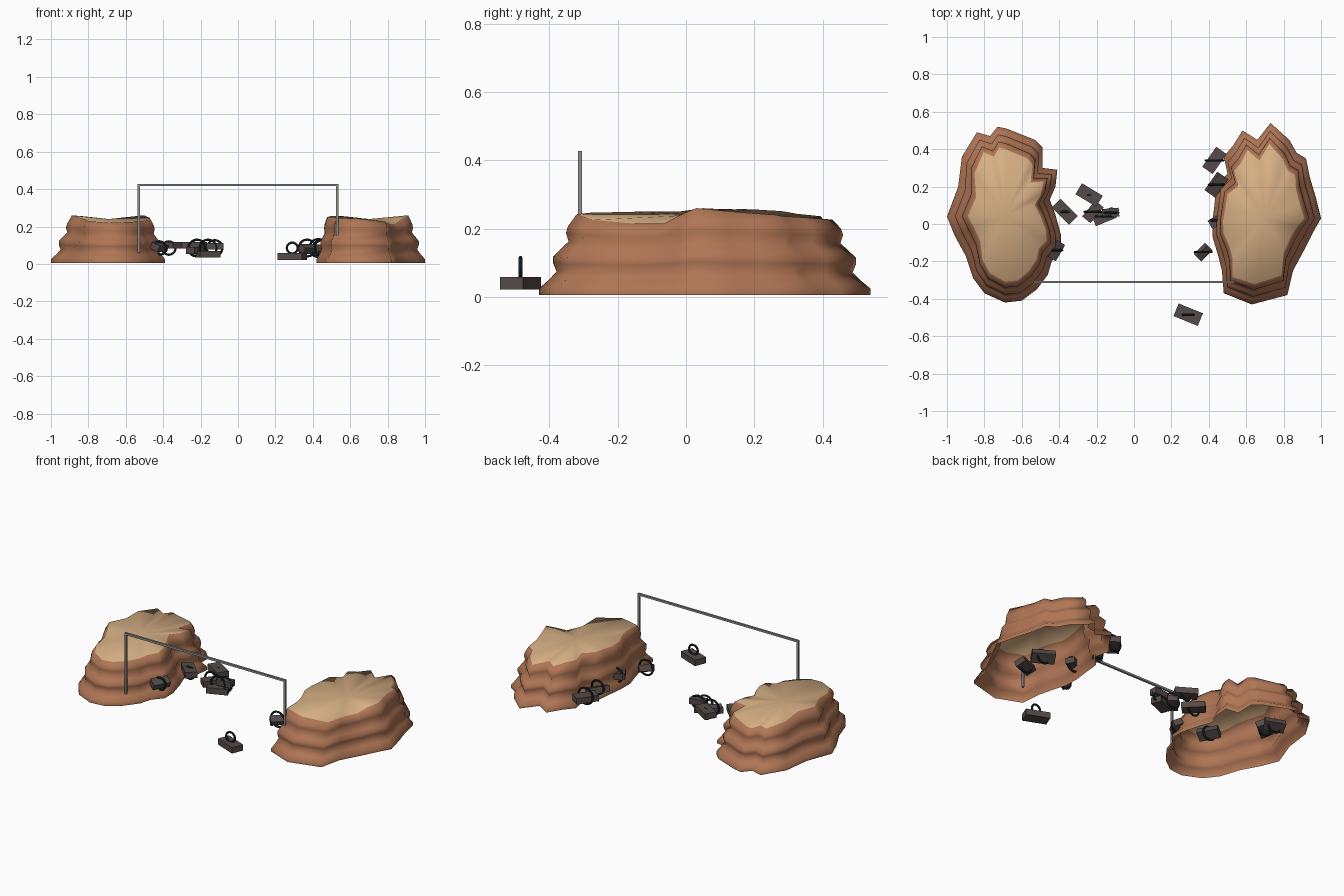
import bpy, bmesh, math
from mathutils import Vector, Matrix

cube = bpy.data.objects.get("Cube")
if cube:
    bpy.data.objects.remove(cube, do_unlink=True)


def material(name, rgb):
    m = bpy.data.materials.new(name)
    m.use_nodes = True
    m.diffuse_color = (*rgb, 1)
    m.node_tree.nodes["Principled BSDF"].inputs["Base Color"].default_value = (*rgb, 1)
    return m


ROCK = material("red rock", (0.43, 0.18, 0.09))
SAND = material("sand", (0.67, 0.43, 0.23))
STEEL = material("grey steel", (0.27, 0.28, 0.27))
BODY = material("dark brown metal", (0.09, 0.07, 0.065))
RING = material("black metal", (0.012, 0.026, 0.032))


def add_object(name, bm, mats):
    mesh = bpy.data.meshes.new(name)
    bm.to_mesh(mesh)
    bm.free()
    for m in mats:
        mesh.materials.append(m)
    ob = bpy.data.objects.new(name, mesh)
    bpy.context.collection.objects.link(ob)
    return ob


# Mesas: a ragged outline drawn inward through rounded terraces, open below
TERRACES = [(0.005, 0), (0.025, 0), (0.05, 0.028), (0.075, 0.052), (0.1, 0.042),
            (0.12, 0.042), (0.14, 0.062), (0.165, 0.088), (0.19, 0.08), (0.21, 0.086)]


def mesa(name, outline, centre, inset_scale, rim_heights, middle):
    bm = bmesh.new()
    c = Vector(centre)
    rings = []
    for z, inset in TERRACES + [(None, 0.112)]:
        ring = []
        for p in outline:
            d = Vector(p) - c
            a = math.degrees(math.atan2(d.y, d.x)) % 360 / 45
            i = int(a) % 8
            # Terraces are wider at the ends than along the flanks
            flank = (d.x / d.length) ** 2
            k = inset_scale[d.x > 0] * flank + 1 - flank
            q = c + d * (1 - inset * k / d.length)
            rim = rim_heights[i] + (rim_heights[(i + 1) % 8] - rim_heights[i]) * (a - int(a))
            height = rim if z is None else z * (0.5 + 2 * rim) if z > 0.03 else z
            ring.append(bm.verts.new((q.x, q.y, height)))
        rings.append(ring)
    n = len(outline)
    for low, high in zip(rings, rings[1:]):
        for i in range(n):
            j = (i + 1) % n
            bm.faces.new((low[i], low[j], high[j], high[i]))
    top = bm.verts.new((*c, middle))
    for i in range(n):
        f = bm.faces.new((rings[-1][i], rings[-1][(i + 1) % n], top))
        f.material_index = 1
    bmesh.ops.recalc_face_normals(bm, faces=bm.faces)
    if top.link_faces[0].normal.z < 0:
        bmesh.ops.reverse_faces(bm, faces=bm.faces)
    for f in bm.faces:
        f.smooth = True
    add_object(name, bm, [ROCK, SAND])


mesa("right_mesa",
     [(-1, .04), (-.94, .2), (-.92, .36), (-.84, .49), (-.77, .47), (-.73, .52), (-.68, .51),
      (-.53, .45), (-.49, .41), (-.49, .30), (-.41, .29), (-.42, .2), (-.45, .13), (-.42, .05),
      (-.39, -.06), (-.39, -.14), (-.44, -.2), (-.46, -.27), (-.52, -.35), (-.6, -.41),
      (-.69, -.42), (-.8, -.37), (-.86, -.29), (-.9, -.17), (-.96, -.06)],
     (-.69, .05), (1, .75), [.26, .25, .22, .255, .26, .24, .22, .23], .24)
mesa("left_mesa",
     [(1, .03), (.97, .15), (.94, .25), (.92, .35), (.87, .38), (.83, .45), (.73, .54),
      (.66, .45), (.58, .5), (.53, .42), (.48, .36), (.5, .27), (.44, .2), (.43, .1),
      (.42, .02), (.42, -.07), (.45, -.17), (.47, -.25), (.48, -.37), (.63, -.43),
      (.82, -.38), (.85, -.25), (.92, -.12), (.96, -.04)],
     (.7, .03), (.5, .8), [.26, .245, .225, .26, .25, .25, .24, .2], .24)


# Gate frame: two posts and a crossbar
def beam(name, lo, hi):
    bm = bmesh.new()
    lo, hi = Vector(lo), Vector(hi)
    bmesh.ops.create_cube(bm, size=1, matrix=Matrix.Translation((lo + hi) / 2)
                          @ Matrix.Diagonal((*(hi - lo), 1)))
    add_object(name, bm, [STEEL])


W = 0.006
for side, x in (("left", .53), ("right", -.53)):
    beam(side + "_post", (x - W, -.31 - W, .06), (x + W, -.31 + W, .428))
beam("crossbar", (-.53 - W, -.31 - W, .416), (.53 + W, -.31 + W, .428))


# Weights: a block with a ring handle that always faces the front
def weight(i, x, y, z, turn, tilt, length, radius):
    bm = bmesh.new()
    rot = Matrix.Rotation(math.radians(turn), 4, 'Z') @ Matrix.Rotation(math.radians(tilt), 4, 'X')
    bmesh.ops.create_cube(bm, size=1, matrix=Matrix.Translation((x, y, z)) @ rot
                          @ Matrix.Diagonal((length, length * .52, .036, 1)))
    add_object(f"weight_block_{i}", bm, [BODY])
    bpy.ops.mesh.primitive_torus_add(location=(x, y, .085), rotation=(math.pi / 2, 0, 0),
                                     major_radius=radius, minor_radius=.006,
                                     major_segments=20, minor_segments=8)
    ring = bpy.context.object
    ring.name = f"weight_ring_{i}"
    ring.data.materials.append(RING)
    bpy.ops.object.shade_smooth_by_angle()


WEIGHTS = [
    (.29, -.485, .04, -22, 0, .14, .029),
    (-.24, .155, .1, -31, 0, .13, .03),
    (-.22, .065, .072, 50, 0, .11, .045),
    (-.16, .04, .052, 22, 0, .12, .045),
    (-.125, .06, .095, 5, 0, .09, .042),
    (-.37, .065, .1, -45, 0, .13, .036),
    (-.42, -.14, .09, 60, 25, .1, .036),
    (.43, .34, .075, 55, 0, .13, .048),
    (.44, .21, .07, 55, 20, .12, .04),
    (.45, .02, .085, 30, 0, .1, .042),
    (.37, -.15, .08, 45, 30, .085, .045),
    (.64, -.16, .085, 20, 20, .12, .04),
    (.63, -.02, .085, -30, 25, .13, .04),
    (-.8, .15, .09, 40, 20, .13, .04),
    (-.82, .21, .09, -20, 25, .12, .04),
    (-.6, -.08, .085, -60, 25, .12, .04),
]
for i, w in enumerate(WEIGHTS, 1):
    weight(i, *w)
